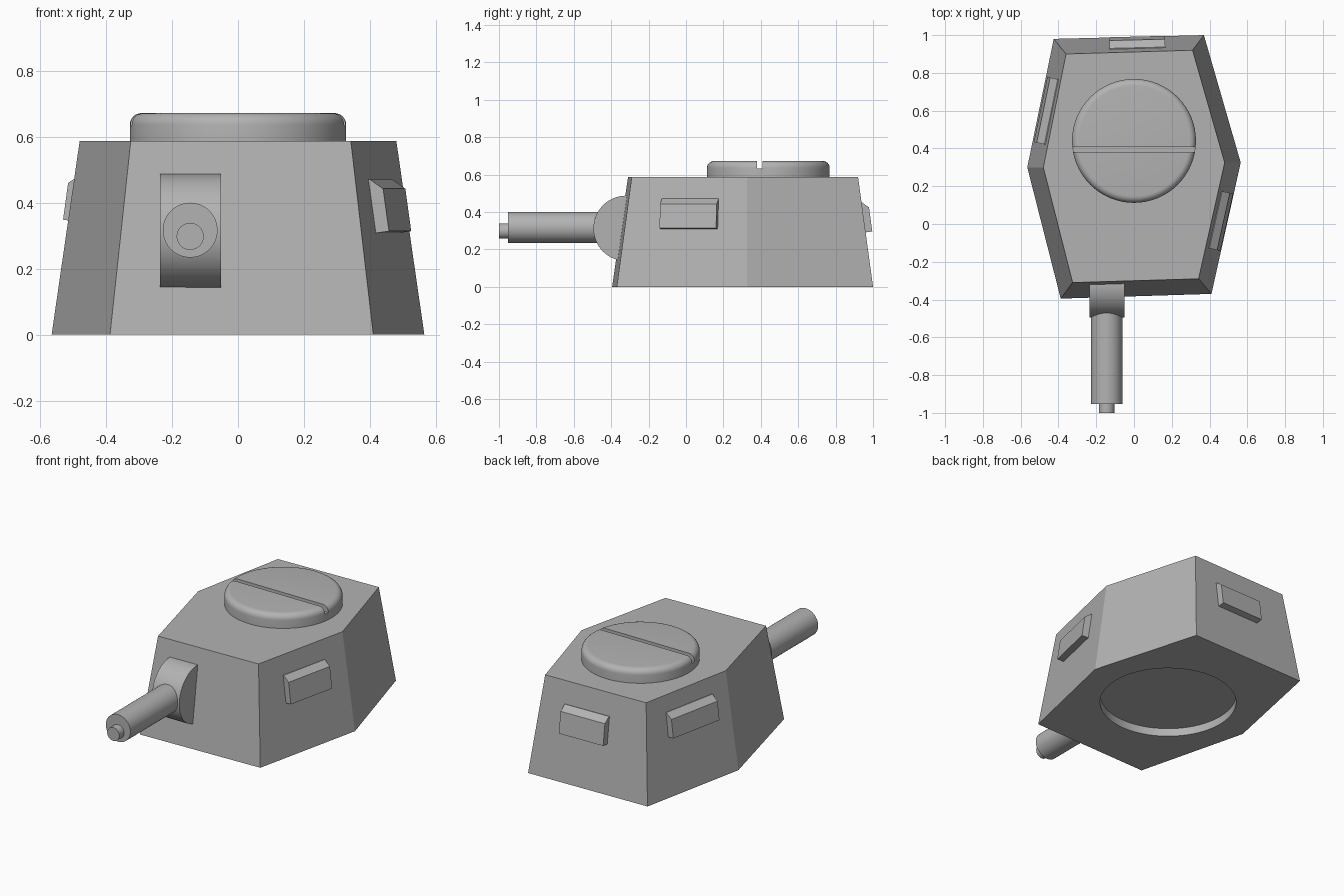
import bpy, bmesh, math
from mathutils import Vector, Matrix

cube = bpy.data.objects.get("Cube")
if cube:
    bpy.data.objects.remove(cube, do_unlink=True)

steel = bpy.data.materials.new("grey_steel")
steel.use_nodes = True
GREY = (0.45, 0.45, 0.45, 1)
steel.diffuse_color = GREY
steel.node_tree.nodes["Principled BSDF"].inputs["Base Color"].default_value = GREY


def finish(name, bm, smooth=False):
    bmesh.ops.recalc_face_normals(bm, faces=bm.faces)
    me = bpy.data.meshes.new(name)
    bm.to_mesh(me)
    bm.free()
    me.materials.append(steel)
    ob = bpy.data.objects.new(name, me)
    bpy.context.collection.objects.link(ob)
    if smooth:
        bpy.ops.object.select_all(action='DESELECT')
        ob.select_set(True)
        bpy.context.view_layer.objects.active = ob
        bpy.ops.object.shade_smooth_by_angle(angle=math.radians(35))
    return ob


def loft(name, lower, upper):
    """Closed prism between two matching rings of points."""
    bm = bmesh.new()
    lo = [bm.verts.new(p) for p in lower]
    up = [bm.verts.new(p) for p in upper]
    bm.faces.new(lo)
    bm.faces.new(up)
    n = len(lo)
    for i in range(n):
        j = (i + 1) % n
        bm.faces.new((lo[i], lo[j], up[j], up[i]))
    return finish(name, bm)


def cylinder(name, start, end, radius, segments=64, bevel=0):
    start, end = Vector(start), Vector(end)
    axis = end - start
    bm = bmesh.new()
    mat = Matrix.Translation((start + end) / 2) @ axis.to_track_quat('Z', 'Y').to_matrix().to_4x4()
    bmesh.ops.create_cone(bm, cap_ends=True, segments=segments, radius1=radius,
                          radius2=radius, depth=axis.length, matrix=mat)
    if bevel:
        rim = [e for e in bm.edges if all((v.co - end).dot(axis) > -1e-5 for v in e.verts)]
        bmesh.ops.bevel(bm, geom=rim, offset=bevel, segments=6, profile=0.5, affect='EDGES')
    return finish(name, bm, True)


def cut(target, cutter):
    mod = target.modifiers.new("cut", 'BOOLEAN')
    mod.operation = 'DIFFERENCE'
    mod.solver = 'EXACT'
    mod.object = cutter
    bpy.context.view_layer.update()
    mesh = bpy.data.meshes.new_from_object(
        target.evaluated_get(bpy.context.evaluated_depsgraph_get()))
    target.modifiers.clear()
    target.data = mesh
    bpy.data.objects.remove(cutter, do_unlink=True)


# Six-sided sloped hull with a shallow round recess underneath
H = 0.587
base = [Vector(p + (0,)) for p in ((-0.388, -0.395), (0.41, -0.37), (0.565, 0.325),
                                   (0.37, 1.0), (-0.425, 0.98), (-0.565, 0.30))]
roof = [Vector(p + (H,)) for p in ((-0.325, -0.31), (0.342, -0.29), (0.48, 0.325),
                                   (0.31, 0.92), (-0.36, 0.90), (-0.48, 0.30))]
hull = loft("hull", base, roof)
cut(hull, cylinder("recess_cutter", (0, 0.305, -0.1), (0, 0.305, 0.05), 0.392))

# Round roof hatch with a slot across it
hatch = cylinder("hatch", (0, 0.44, H - 0.01), (0, 0.44, 0.672), 0.328, bevel=0.036)
slot = [(x, y) for x, y in ((-0.5, 0.379), (0.5, 0.379), (0.5, 0.408), (-0.5, 0.408))]
cut(hatch, loft("slot_cutter", [(x, y, 0.631) for x, y in slot], [(x, y, 0.8) for x, y in slot]))

# Gun mantlet, barrel and muzzle
cylinder("mantlet", (-0.236, -0.32, 0.312), (-0.051, -0.32, 0.312), 0.175)
cylinder("barrel", (-0.145, -0.32, 0.317), (-0.145, -0.953, 0.317), 0.083)
cylinder("muzzle", (-0.145, -0.93, 0.298), (-0.145, -1.0, 0.298), 0.041, 48)


def vision_block(name, side, along, z, length, height):
    """Chamfered block lying on a sloped hull side; along is 0..1 on its edge."""
    a, b = base[side], base[(side + 1) % 6]
    c, d = roof[side], roof[(side + 1) % 6]
    u = (b - a).normalized()
    n = u.cross((c + d - a - b).normalized()).normalized()
    v = n.cross(u)
    origin = a.lerp(b, along).lerp(c.lerp(d, along), z / H)
    profile = ((-0.02, 0), (0.041, 0), (0.041, height), (0.004, height + 0.034), (-0.02, height + 0.034))
    ends = [[origin + u * s * length / 2 + n * o + v * t for o, t in profile] for s in (-1, 1)]
    loft(name, *ends)


vision_block("left_vision_block", 1, 0.53, 0.308, 0.31, 0.13)
vision_block("back_vision_block", 3, 0.44, 0.29, 0.295, 0.13)
vision_block("right_vision_block", 4, 0.53, 0.343, 0.352, 0.112)
